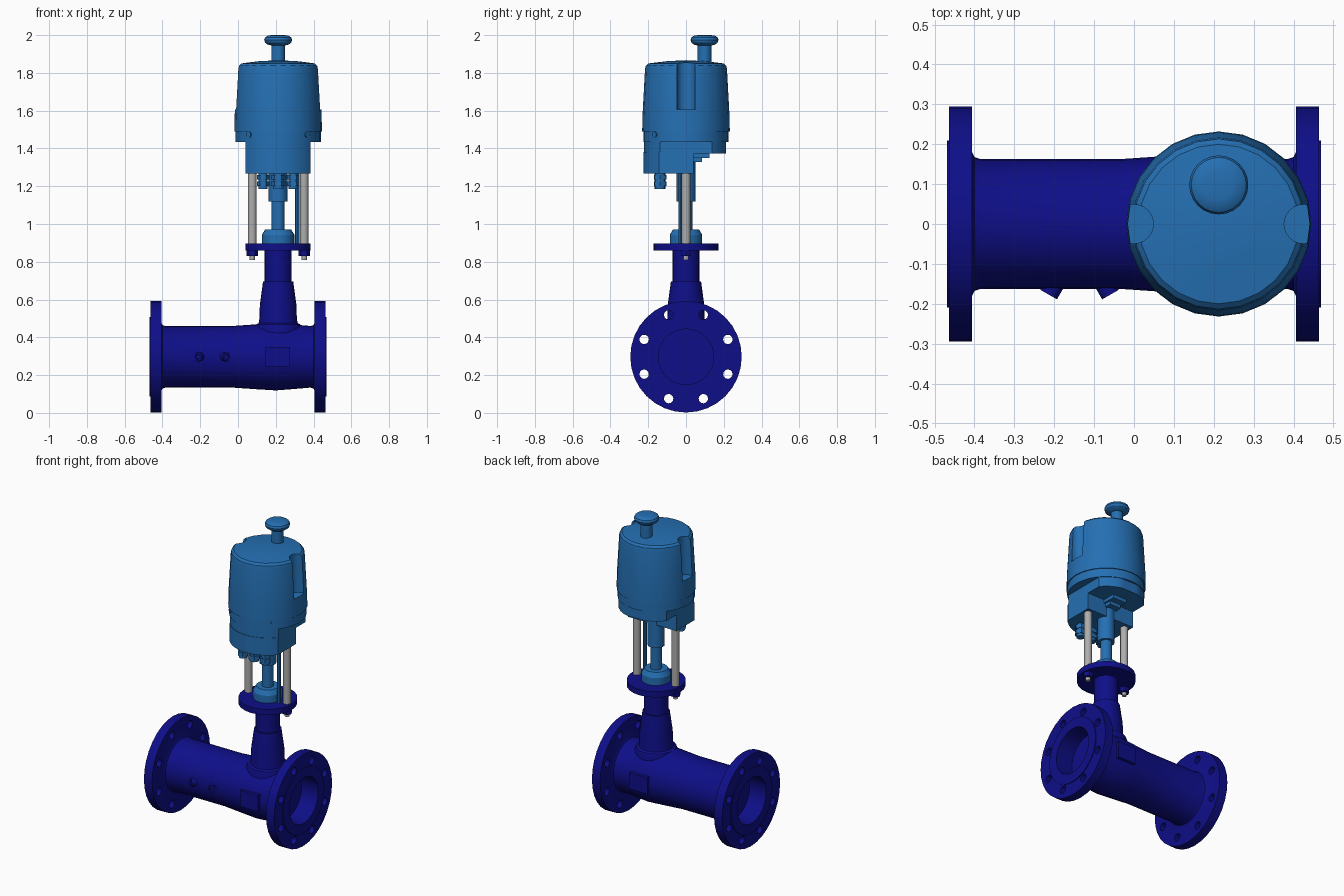
import bpy, bmesh
from math import pi, radians, cos, sin
from mathutils import Matrix, Vector

cube = bpy.data.objects.get("Cube")
if cube:
    bpy.data.objects.remove(cube)


def material(name, rgb):
    m = bpy.data.materials.new(name)
    m.use_nodes = True
    m.diffuse_color = (*rgb, 1)
    m.node_tree.nodes["Principled BSDF"].inputs["Base Color"].default_value = (*rgb, 1)
    return m


NAVY = material("navy paint", (0.0045, 0.0045, 0.25))
BLUE = material("blue paint", (0.018, 0.16, 0.45))
GREY = material("grey steel", (0.42, 0.42, 0.42))
CX = 0.2125      # stem axis
PIPE_Z = 0.297   # pipe axis height
parts = []


def finish(name, bm, mat):
    bmesh.ops.recalc_face_normals(bm, faces=bm.faces[:])
    me = bpy.data.meshes.new(name)
    bm.to_mesh(me)
    bm.free()
    me.materials.append(mat)
    ob = bpy.data.objects.new(name, me)
    bpy.context.collection.objects.link(ob)
    parts.append(ob)
    return ob


def lathe_mesh(profile, n=24):
    """Revolve (radius, height) points around z."""
    bm = bmesh.new()
    vs = [bm.verts.new((r, 0, h)) for r, h in profile]
    for a, b in zip(vs, vs[1:]):
        bm.edges.new((a, b))
    bmesh.ops.spin(bm, geom=bm.verts[:] + bm.edges[:], cent=(0, 0, 0), axis=(0, 0, 1),
                   angle=2 * pi, steps=n, use_duplicate=False)
    bmesh.ops.remove_doubles(bm, verts=bm.verts[:], dist=1e-5)
    return bm


def lathe(name, profile, mat, at=(CX, 0, 0), turn=None, n=24):
    bm = lathe_mesh(profile, n)
    bm.transform(Matrix.Translation(at) @ (turn or Matrix()))
    return finish(name, bm, mat)


def rod(name, r, z0, z1, mat, at=(CX, 0, 0), turn=None, n=16):
    return lathe(name, [(0, z0), (r, z0), (r, z1), (0, z1)], mat, at, turn, n)


def box(name, size, at, mat):
    bm = bmesh.new()
    bmesh.ops.create_cube(bm, size=1, matrix=Matrix.Translation(at) @ Matrix.Diagonal((*size, 1)))
    return finish(name, bm, mat)


def clipped_drum(name, r, z0, z1, planes, mat):
    """Upright drum with flats cut on it."""
    bm = lathe_mesh([(0, z0), (r, z0), (r, z1), (0, z1)], 32)
    for co, no in planes:
        bmesh.ops.bisect_plane(bm, geom=bm.verts[:] + bm.edges[:] + bm.faces[:],
                               plane_co=co, plane_no=no, clear_outer=True)
        bmesh.ops.holes_fill(bm, edges=[e for e in bm.edges if e.is_boundary])
    bm.transform(Matrix.Translation((CX, 0, 0)))
    return finish(name, bm, mat)


def cut(target, cutters):
    for c in cutters:
        mod = target.modifiers.new("cut", 'BOOLEAN')
        mod.operation, mod.solver, mod.object = 'DIFFERENCE', 'EXACT', c
        bpy.context.view_layer.objects.active = target
        bpy.ops.object.modifier_apply(modifier=mod.name)
    for c in cutters:
        parts.remove(c)
        bpy.data.objects.remove(c)


# Pipe body with flanges, raised faces and closed bores
ALONG_X = Matrix.Rotation(pi / 2, 4, 'Y')
end = [(0, 0.35), (0.147, 0.35), (0.147, 0.469), (0.21, 0.469), (0.21, 0.464), (0.295, 0.464),
       (0.295, 0.406), (0.18, 0.406), (0.168, 0.4), (0.163, 0.385)]
profile = [(r, -x) for r, x in end] + [(0.163, -0.03), (0.172, 0.1), (0.178, 0.2), (0.172, 0.28)] + end[::-1]
body = lathe("pipe_body", profile, NAVY, (0, 0, PIPE_Z), ALONG_X, 32)
holes = []
for i in range(8):
    a = radians(22.5 + 45 * i)
    for x in (-0.435, 0.435):
        holes.append(rod("bolt_hole", 0.025, -0.05, 0.05, NAVY,
                         (x, 0.24 * cos(a), PIPE_Z + 0.24 * sin(a)), ALONG_X, 12))
cut(body, holes)

# Side pads and slanted test ports
for s, side in ((-1, "front"), (1, "back")):
    box(side + "_pad", (0.13, 0.05, 0.105), (CX - 0.003, s * 0.162, PIPE_Z), NAVY)
for s, x, side in ((-1, -0.199, "right"), (1, -0.074, "left")):
    axis = Vector((s * 0.5, -0.87, 0)).normalized()
    turn = axis.to_track_quat('Z', 'Y').to_matrix().to_4x4()
    lathe(side + "_test_port", [(0, -0.05), (0.024, -0.05), (0.024, 0), (0.014, 0), (0.014, -0.02), (0, -0.02)],
          NAVY, (x + s * 0.015, -0.177, PIPE_Z), turn, 16)

# Neck rising from the body to the mounting plate
lathe("neck", [(0, 0.3), (0.125, 0.3), (0.125, 0.45), (0.118, 0.468), (0.103, 0.475), (0.099, 0.5),
               (0.097, 0.57), (0.08, 0.695), (0.071, 0.695), (0.071, 0.87), (0, 0.87)], NAVY)
rod("mounting_plate", 0.172, 0.859, 0.896, NAVY, n=24)

# Posts with nuts
for s, side in ((-1, "right"), (1, "left")):
    at = (CX + s * 0.1375, 0, 0)
    rod(side + "_post", 0.023, 0.89, 1.28, GREY, at)
    rod(side + "_post_nut", 0.031, 0.83, 0.862, NAVY, at, n=6)
    rod(side + "_post_tip", 0.014, 0.81, 0.835, GREY, at, n=12)

# Gland, stem and guide rod
lathe("stem_gland", [(0, 0.89), (0.086, 0.89), (0.086, 0.943), (0.068, 0.972), (0, 0.972)], BLUE)
lathe("stem", [(0, 0.96), (0.034, 0.96), (0.034, 1.12), (0.05, 1.12), (0.05, 1.38), (0, 1.38)], BLUE)
rod("guide_rod", 0.011, 0.89, 1.28, BLUE, (0.314, -0.03, 0), n=8)

# Housing under the cover: flat sides, stepped at the back
flats = [((s * 0.172, 0, 0), (s, 0, 0)) for s in (-1, 1)]
clipped_drum("lower_housing", 0.225, 1.268, 1.38, flats + [
    ((0, 0.04, 1.34), (0, 1, 0)), ((0, 0.04, 1.268), (0, 1, -0.1))], BLUE)
clipped_drum("upper_housing", 0.222, 1.372, 1.44, flats + [((0, 0.213, 0), (0, 1, 0))], BLUE)
rod("housing_rim", 0.226, 1.435, 1.495, BLUE, n=32)
box("stem_bracket", (0.1, 0.09, 0.025), (CX, 0.08, 1.362), BLUE)
box("bracket_step", (0.08, 0.05, 0.05), (CX, 0.06, 1.352), BLUE)
for s, side in ((-1, "right"), (1, "left")):
    turn = Matrix.Rotation(s * radians(43), 4, 'Z') @ Matrix.Rotation(pi / 2, 4, 'X')
    rod(side + "_cover_screw", 0.016, 0.2, 0.23, BLUE, (CX, 0, 1.473), turn, 12)

# Cable glands
for i, x in enumerate((-0.08, 0, 0.08)):
    r = 0.038 if i == 1 else 0.033
    at = (CX + x, -0.137, 0)
    rod(f"cable_gland_{i}", r * 0.75, 1.185, 1.275, BLUE, at, n=12)
    rod(f"cable_gland_nut_{i}", r, 1.2, 1.225, BLUE, at, n=6)
    rod(f"cable_gland_collar_{i}", r, 1.235, 1.26, BLUE, at, n=6)

# Cover with a vertical slot on each side
cover = lathe("cover", [(0, 1.49), (0.232, 1.49), (0.23, 1.58), (0.217, 1.82), (0.213, 1.838),
                        (0.2, 1.85), (0.1, 1.862), (0, 1.867)], BLUE)
cut(cover, [rod("slot_cutter", 0.049, 1.605, 1.95, BLUE, (CX + s * 0.213, 0, 0), n=24) for s in (-1, 1)])

# Hand knob
lathe("hand_knob", [(0, 1.84), (0.036, 1.84), (0.036, 1.945), (0.056, 1.95), (0.069, 1.96), (0.074, 1.975),
                    (0.069, 1.988), (0.055, 1.997), (0.035, 2.0), (0, 2.0)], BLUE, (CX, 0.098, 0))

# Smooth round surfaces, keep edges sharp
bpy.ops.object.select_all(action='DESELECT')
for ob in parts:
    ob.select_set(True)
bpy.context.view_layer.objects.active = body
bpy.ops.object.shade_smooth_by_angle(angle=radians(28))
